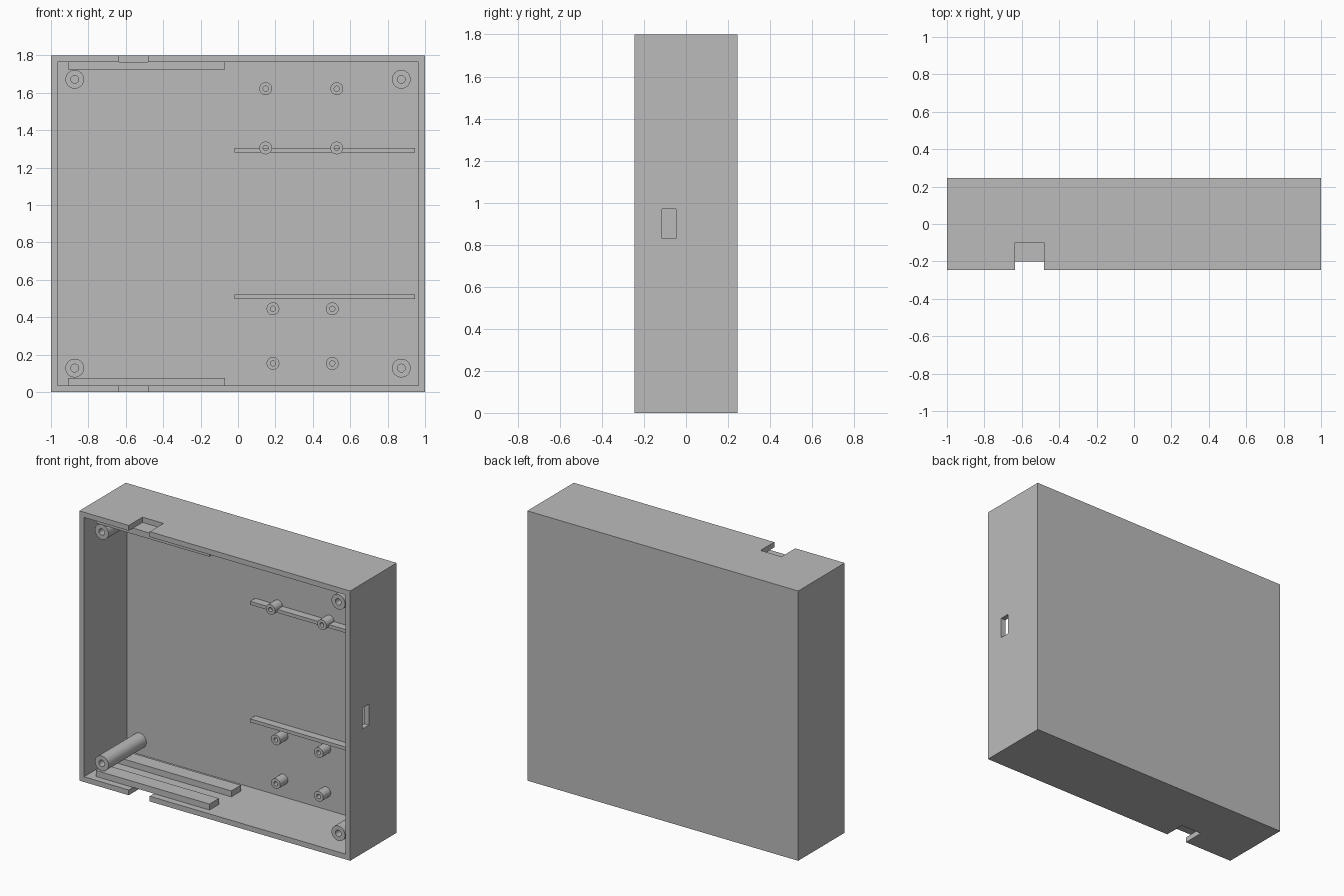
import bpy, bmesh, math
from mathutils import Matrix, Vector

cube = bpy.data.objects.get("Cube")
if cube:
    bpy.data.objects.remove(cube, do_unlink=True)

grey = bpy.data.materials.new("plain grey")
grey.use_nodes = True
COLOUR = (0.5, 0.5, 0.5, 1)
grey.diffuse_color = COLOUR
grey.node_tree.nodes["Principled BSDF"].inputs["Base Color"].default_value = COLOUR

WALL, HALF_DEPTH, HEIGHT = 0.035, 0.245, 1.8
FLOOR = HALF_DEPTH - WALL          # inner face of the back panel


def finish(name, bm):
    bmesh.ops.recalc_face_normals(bm, faces=bm.faces)
    mesh = bpy.data.meshes.new(name)
    bm.to_mesh(mesh)
    bm.free()
    mesh.materials.append(grey)
    obj = bpy.data.objects.new(name, mesh)
    bpy.context.collection.objects.link(obj)
    return obj


def box(name, xs, ys, zs):
    bm = bmesh.new()
    lo, hi = map(Vector, zip(xs, ys, zs))
    place = Matrix.Translation((lo + hi) / 2) @ Matrix.Diagonal((*(hi - lo), 1))
    bmesh.ops.create_cube(bm, size=1, matrix=place)
    return finish(name, bm)


def post(name, x, z, radius, bore, front, sides=32):
    """Hollow screw post standing on the back panel and pointing forward."""
    bm = bmesh.new()
    profile = [(radius, FLOOR), (radius, front), (bore, front), (bore, FLOOR)]
    rings = []
    for r, y in profile:
        angles = [2 * math.pi * i / sides for i in range(sides)]
        rings.append([bm.verts.new((x + r * math.cos(a), y, z + r * math.sin(a))) for a in angles])
    for a, b in zip(rings, rings[1:] + rings[:1]):
        for i in range(sides):
            j = (i + 1) % sides
            bm.faces.new((a[i], a[j], b[j], b[i]))
    obj = finish(name, bm)
    for o in bpy.context.selected_objects:
        o.select_set(False)
    obj.select_set(True)
    bpy.context.view_layer.objects.active = obj
    bpy.ops.object.shade_smooth_by_angle(angle=math.radians(35))


# Open-fronted case with its cut-outs
case = box("case", (-1, 1), (-HALF_DEPTH, HALF_DEPTH), (0, HEIGHT))
cutters = [
    box("cavity_cutter", (WALL - 1, 1 - WALL), (-0.4, FLOOR), (WALL, HEIGHT - WALL)),
    box("side_port_cutter", (0.9, 1.1), (-0.115, -0.048), (0.83, 0.97)),
    box("bottom_notch_cutter", (-0.635, -0.48), (-0.4, -0.1), (-0.1, WALL)),
    box("top_notch_cutter", (-0.635, -0.48), (-0.4, -0.1), (HEIGHT - WALL, HEIGHT + 0.1)),
]
for cutter in cutters:
    mod = case.modifiers.new(cutter.name, "BOOLEAN")
    mod.operation, mod.solver, mod.object = "DIFFERENCE", "EXACT", cutter
    bpy.context.view_layer.objects.active = case
    bpy.ops.object.modifier_apply(modifier=mod.name)
for cutter in cutters:
    bpy.data.objects.remove(cutter, do_unlink=True)

# Paired guide rails along the bottom and top walls
for side, zs in (("bottom", (WALL, 0.075)), ("top", (HEIGHT - 0.075, HEIGHT - WALL))):
    for place, ys in (("front", (-0.2, -0.1)), ("rear", (0.03, 0.13))):
        box(f"{side}_{place}_rail", (-0.91, -0.07), ys, zs)

# Low ribs on the back panel
for label, zs in (("lower", (0.498, 0.521)), ("upper", (1.282, 1.305))):
    box(f"{label}_rib", (-0.02, 0.945), (0.157, FLOOR), zs)

# Tall corner posts
for side, x in (("left", 0.873), ("right", -0.873)):
    for level, z in (("bottom", 0.128), ("top", HEIGHT - 0.128)):
        post(f"{level}_{side}_corner_post", x, z, 0.05, 0.021, -0.19)

# Short board standoffs
for label, columns, rows in (("lower", (0.187, 0.504), (0.153, 0.445)),
                             ("upper", (0.148, 0.528), (1.305, 1.622))):
    for x in columns:
        for z in rows:
            post(f"{label}_standoff", x, z, 0.034, 0.014, 0.13)
